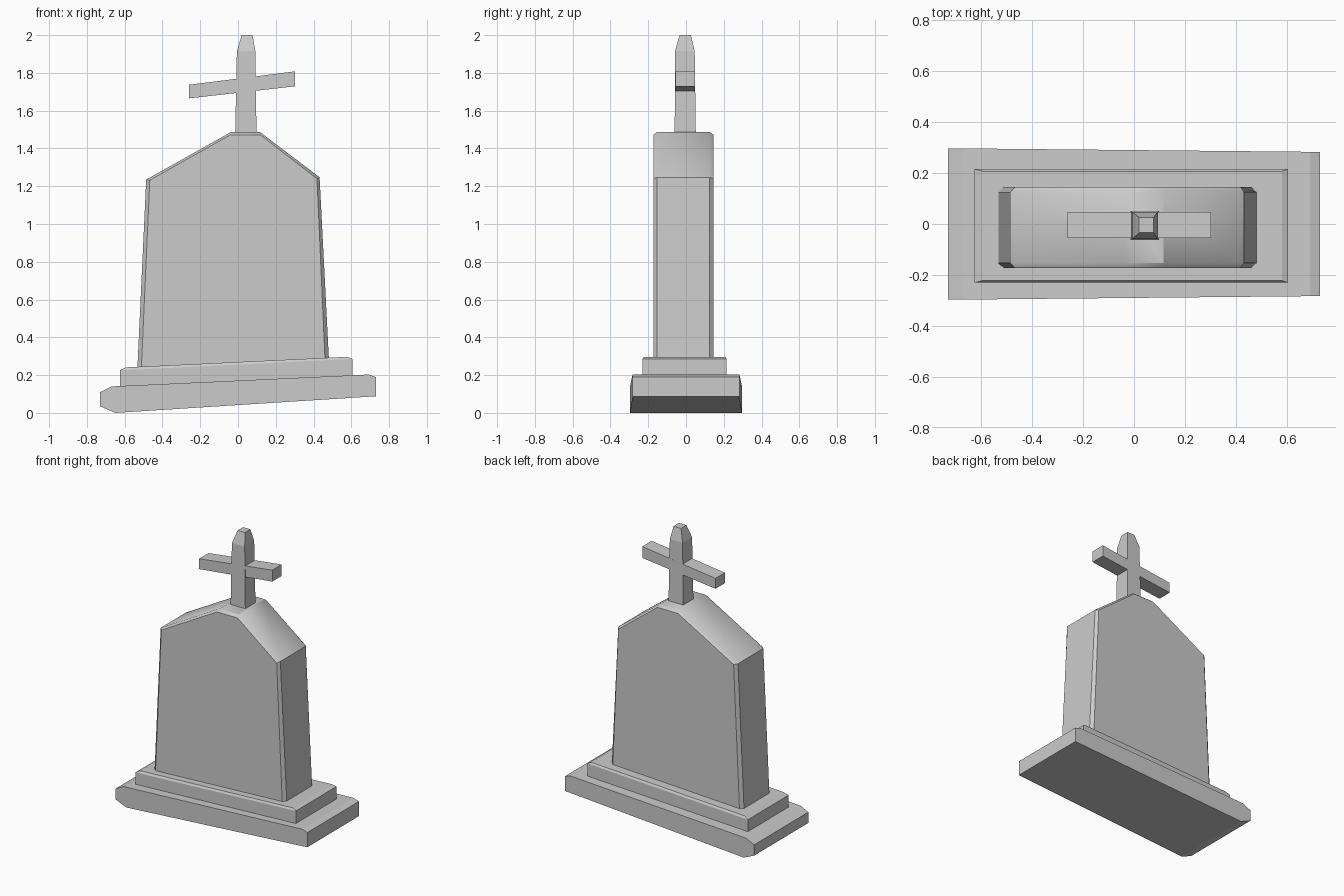
import bpy, bmesh

if "Cube" in bpy.data.objects:
    bpy.data.objects.remove(bpy.data.objects["Cube"])


def loft(name, rings, smooth=None):
    """Closed solid through a sequence of rings with equal point counts."""
    bm = bmesh.new()
    loops = [[bm.verts.new(p) for p in ring] for ring in rings]
    n = len(loops[0])
    for a, b in zip(loops, loops[1:]):
        for i in range(n):
            j = (i + 1) % n
            bm.faces.new((a[i], a[j], b[j], b[i]))
    bm.faces.new(loops[0])
    bm.faces.new(loops[-1])
    bmesh.ops.recalc_face_normals(bm, faces=bm.faces)
    mesh = bpy.data.meshes.new(name)
    bm.to_mesh(mesh)
    bm.free()
    obj = bpy.data.objects.new(name, mesh)
    bpy.context.collection.objects.link(obj)
    if smooth:
        bpy.ops.object.select_all(action='DESELECT')
        obj.select_set(True)
        bpy.context.view_layer.objects.active = obj
        bpy.ops.object.shade_smooth_by_angle(angle=smooth)
    return obj


def rect(x0, x1, y0, y1, z0, z1):
    """Rectangle seen from above; height runs from z0 (left) to z1 (right)."""
    return [(x0, y0, z0), (x1, y0, z1), (x1, y1, z1), (x0, y1, z0)]


# Ground slab: worn, tilted profile, slightly narrower to the right
slab = [(-0.73, 0.035), (-0.65, 0.0), (0.73, 0.088), (0.73, 0.19),
        (0.69, 0.203), (-0.67, 0.14), (-0.73, 0.11)]
loft("ground_slab", [[(x, s * (0.29 - 0.0048 * x / 0.73 * 1.5), z) for x, z in slab]
                     for s in (-1, 1)])

# Upper step with a small top bevel
loft("upper_step", [rect(-0.625, 0.605, -0.23, 0.215, 0.12, 0.18),
                    rect(-0.625, 0.605, -0.23, 0.215, 0.225, 0.286),
                    rect(-0.595, 0.58, -0.222, 0.207, 0.241, 0.297)])

# Headstone: tapered gable with chamfered front and back edges
outer = [(-0.533, 0.23), (0.482, 0.27), (0.432, 1.247), (0.115, 1.488),
         (-0.035, 1.488), (-0.486, 1.235)]
inner = [(-0.512, 0.23), (0.461, 0.27), (0.418, 1.24), (0.118, 1.472),
         (-0.04, 1.472), (-0.467, 1.232)]
layers = [(inner, -0.173), (outer, -0.153), (outer, 0.125), (inner, 0.145)]
loft("headstone", [[(x, y, z) for x, z in prof] for prof, y in layers], smooth=0.56)

# Cross post with a tapered tip
loft("cross_post", [rect(-0.015, 0.098, -0.06, 0.052, 1.47, 1.47),
                    rect(-0.006, 0.092, -0.058, 0.046, 1.915, 1.915),
                    rect(0.02, 0.077, -0.034, 0.026, 2.0, 2.0)])

# Tilted cross arm
arm = [(-0.26, 1.665), (0.302, 1.729), (0.302, 1.808), (-0.26, 1.737)]
loft("cross_arm", [[(x, y, z) for x, z in arm] for y in (-0.055, 0.048)])
